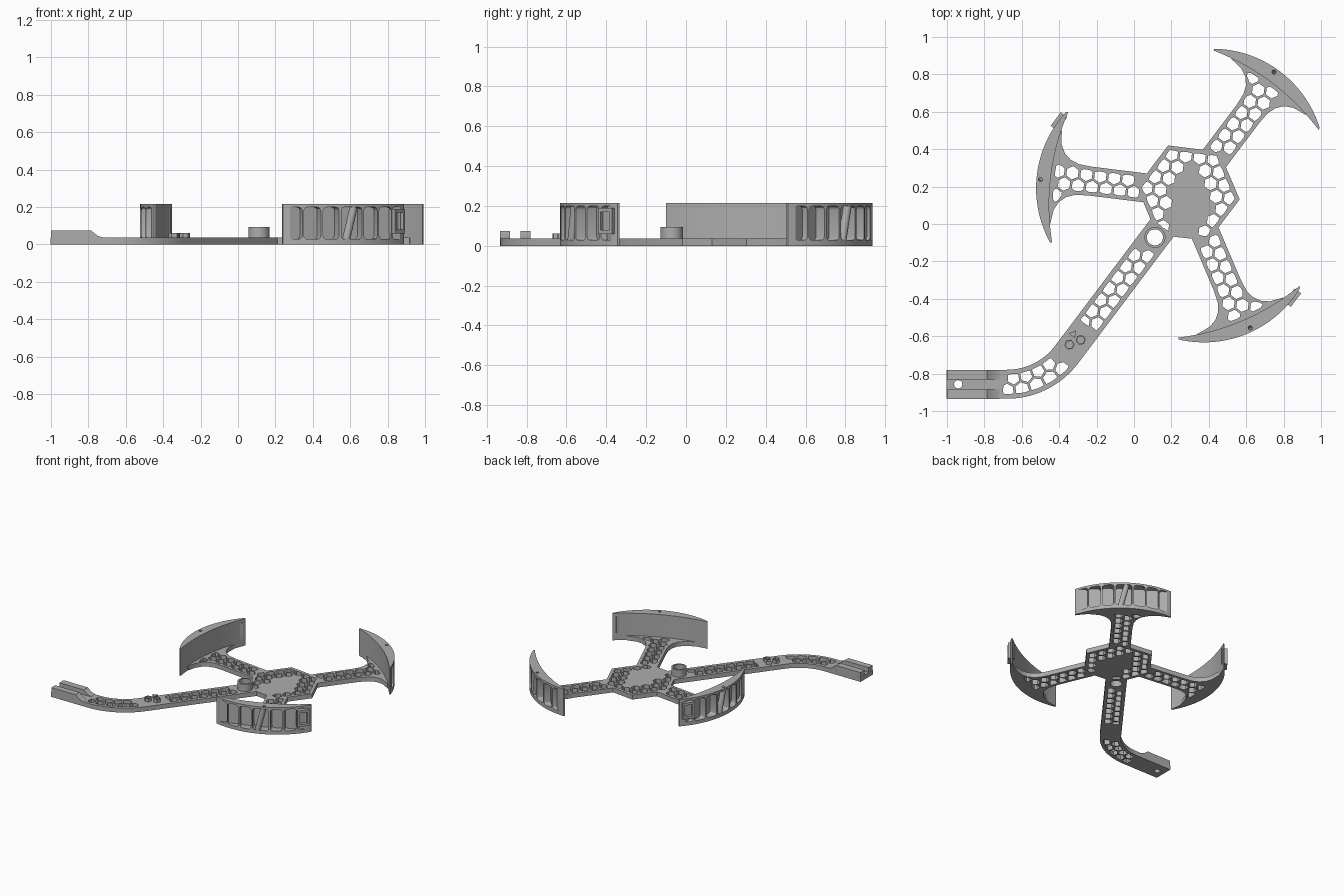
import bpy, bmesh, math
from mathutils import Matrix, Vector

if "Cube" in bpy.data.objects:
    bpy.data.objects.remove(bpy.data.objects["Cube"])

gray = bpy.data.materials.new("plain gray")
gray.use_nodes = True
gray.diffuse_color = (0.42, 0.42, 0.42, 1)
gray.node_tree.nodes["Principled BSDF"].inputs["Base Color"].default_value = gray.diffuse_color

HUB = complex(0.29, 0.165)
THICK, WALL_TOP = 0.036, 0.216
ARM_ANGLES = (53, 173, 293)
STEM_ANGLE = 233


def e(deg):
    return complex(math.cos(math.radians(deg)), math.sin(math.radians(deg)))


def ngon(x, y, r, n, turn=0):
    return [complex(x, y) + r * e(turn + 360 * i / n) for i in range(n)]


def to_mesh(obj):
    """Turn a curve or modified object into a clean mesh, smooth with sharp edges."""
    bpy.ops.object.select_all(action="DESELECT")
    obj.select_set(True)
    bpy.context.view_layer.objects.active = obj
    bpy.ops.object.convert(target="MESH")
    obj = bpy.context.view_layer.objects.active
    bm = bmesh.new()
    bm.from_mesh(obj.data)
    bmesh.ops.remove_doubles(bm, verts=bm.verts, dist=1e-5)
    bmesh.ops.recalc_face_normals(bm, faces=bm.faces)
    bm.to_mesh(obj.data)
    bm.free()
    bpy.ops.object.shade_smooth_by_angle(angle=math.radians(30))
    obj.data.materials.clear()
    obj.data.materials.append(gray)
    return obj


def slab(name, loops, z0, z1, matrix=None):
    """Extrude closed loops between two heights; inner loops become holes."""
    curve = bpy.data.curves.new(name, "CURVE")
    curve.dimensions, curve.fill_mode = "2D", "BOTH"
    curve.extrude = (z1 - z0) / 2
    for loop in loops:
        spline = curve.splines.new("POLY")
        spline.points.add(len(loop) - 1)
        for point, p in zip(spline.points, loop):
            point.co = (p.real, p.imag, 0, 1)
        spline.use_cyclic_u = True
    obj = bpy.data.objects.new(name, curve)
    bpy.context.collection.objects.link(obj)
    obj = to_mesh(obj)
    obj.data.transform(Matrix.Translation((0, 0, (z0 + z1) / 2)))
    if matrix:
        obj.data.transform(matrix)
    return obj


def cut(obj, cutters):
    for c in cutters:
        c.hide_render = True
        mod = obj.modifiers.new("cut", "BOOLEAN")
        mod.operation, mod.solver, mod.object = "DIFFERENCE", "EXACT", c
    return to_mesh(obj)


# Arm shape in its own frame: real part outward, imaginary part sideways
HALF_ARM = [(0.232, 0.0775), (0.53, 0.0775), (0.60, 0.083), (0.645, 0.10),
            (0.68, 0.13), (0.703, 0.175), (0.712, 0.25)]


def inner(v):
    return 0.74 - 0.05 * (v / 0.352) ** 2


def outer(v):
    return 0.215 + math.sqrt(0.36 - v * v)


def arm_half_width(u):
    for (u0, v0), (u1, v1) in zip(HALF_ARM, HALF_ARM[1:]):
        if u <= u1:
            return v0 + (v1 - v0) * (u - u0) / (u1 - u0)
    return 0.25


def arm_outline(angle):
    side = [complex(u, v) for u, v in HALF_ARM]
    rim = [complex(inner(v) + 0.008, v) for v in [0.25 * i / 8 for i in range(-8, 9)]]
    pts = [p.conjugate() for p in side] + rim + side[::-1]
    return [HUB + p * e(angle) for p in pts]


def stem_point(s, v):
    """Point at distance s along the bent stem and v to its left."""
    straight, radius, bend = 1.08, 0.4, 53
    turn = min(max(math.degrees((s - straight) / radius), 0), bend)
    start = HUB + min(s, straight) * e(STEM_ANGLE)
    h = STEM_ANGLE - turn
    p = start + radius * (e(STEM_ANGLE - 90) - e(h - 90))
    rest = max(s - straight - radius * math.radians(bend), 0)
    return p + rest * e(h) + v * e(h + 90)


def honeycomb(allowed, place, u0, u1, rows, shift=0.5):
    """Hexagon loops on a grid, pulled in where they leave the allowed area."""
    pitch, loops = 0.075, []
    for j in range(-rows, rows):
        for i in range(int((u1 - u0) / pitch) + 2):
            c = complex(u0 + (i + 0.5 * (j % 2)) * pitch, (j + shift) * pitch * 0.866)
            if not allowed(c):
                continue
            corners = [0.036 * e(30 + 60 * k) for k in range(6)]
            ring, total = [], 0
            for k in range(6):
                for d in (corners[k], (corners[k] + corners[(k + 1) % 6]) / 2):
                    lo, hi = 0.0, 1.0
                    if allowed(c + d):
                        lo = 1.0
                    else:
                        for _ in range(8):
                            mid = (lo + hi) / 2
                            lo, hi = (mid, hi) if allowed(c + mid * d) else (lo, mid)
                    total += lo
                    ring.append(place(c + max(lo, 0.1) * d))
            if total > 6:
                loops.append(ring)
    return loops


# Where the perforations may run
RING = HUB + 0.296 * e(STEM_ANGLE)


def in_hub(p):
    q = HUB + p * e(53)
    return (all((p * e(-30 - 60 * k)).real < 0.217 for k in range(6))
            and abs(q - RING) > 0.068)


def solid_centre(q):
    body = ((q.real - 0.3) / 0.125) ** 2 + ((q.imag - 0.08) / 0.14) ** 2 < 1
    return body or abs(q - complex(0.28, 0.25)) < 0.07


def in_arm(p):
    return 0.262 < p.real < inner(p.imag) - 0.02 and abs(p.imag) < arm_half_width(p.real) - 0.02


def in_stem(p):
    return (0.37 < p.real < 0.89 or 1.12 < p.real < 1.47) and abs(p.imag) < 0.053


# Flat frame: hub, three arms and bent stem in one outline
bends = [0.233] + [1.08 + 0.371 * i / 14 for i in range(15)] + [1.772]
stem_outline = ([stem_point(s, -0.0775) for s in bends] +
                [stem_point(s, 0.0775) for s in bends[::-1]])
# the stem's right side faces the left arm, so it comes first when walking round
outline = [HUB + 0.277 * e(-7)] + arm_outline(53) + [HUB + 0.277 * e(113)]
outline += arm_outline(173) + stem_outline + arm_outline(293)

holes = [h for h in honeycomb(in_hub, lambda p: HUB + p * e(53), -0.3, 0.3, 5, 0)
         if not solid_centre(sum(h) / len(h))]
for angle in ARM_ANGLES:
    holes += honeycomb(in_arm, lambda p: HUB + p * e(angle), 0.29, 0.75, 4)
holes += honeycomb(in_stem, lambda p: stem_point(p.real, p.imag), 0.40, 1.5, 2)
holes.append(ngon(RING.real, RING.imag, 0.043, 32))
holes.append(ngon(-0.94, -0.857, 0.022, 24))
slab("frame_plate", [outline] + holes, 0, THICK)

# Crescent guard wall with pockets on its outer side
span = [0.352 * i / 24 for i in range(-24, 25)]
wall = slab("guard_wall", [[complex(outer(v), v) for v in span] +
                           [complex(inner(v), v) for v in span[::-1]]], 0, WALL_TOP)
SIDEWAYS = Matrix(((0, 0, 1, 0), (1, 0, 0, 0), (0, 1, 0, 0), (0, 0, 0, 1)))
cutters = []
for v, w in [(0, 0.12)] + [(s * c, w) for s in (-1, 1)
                           for c, w in ((0.115, 0.085), (0.212, 0.085), (0.297, 0.07))]:
    r, low, high = 0.02, 0.028, 0.2
    loop = []
    for k, (sx, z) in enumerate(((1, high - r), (-1, high - r), (-1, low + r), (1, low + r))):
        centre = complex(v + sx * (w / 2 - r), z)
        loop += [centre + r * e(90 * k + a) for a in (0, 30, 60, 90)]
    floor = inner(max(abs(v) - w / 2, 0)) + 0.01
    cutters.append(slab("pocket_cutter", [loop], floor, 0.9, SIDEWAYS))

# Slanted tube in the middle pocket
lean = Matrix.Translation((0.793, -0.025, 0.02)) @ Matrix.Rotation(math.radians(-14), 4, "X")
bore = slab("bore_cutter", [ngon(0, 0, 0.011, 16)], 0.03, 0.3, lean)
tube = cut(slab("slanted_tube", [ngon(0, 0, 0.021, 20)], 0, 0.185, lean), [bore])
wall = cut(wall, cutters + [bore])
for c in cutters + [bore]:
    bpy.data.objects.remove(c)

# Repeat wall and tube on each arm
place_arm = [Matrix.Translation((HUB.real, HUB.imag, 0)) @
             Matrix.Rotation(math.radians(a), 4, "Z") for a in ARM_ANGLES]
for part in (wall, tube):
    for m in place_arm[1:]:
        twin = part.copy()
        bpy.context.collection.objects.link(twin)
        twin.matrix_world = m
    part.matrix_world = place_arm[0]

# Square sockets near the tip of two walls
for m, side in ((place_arm[1], -1), (place_arm[2], 1)):
    v = 0.298 * side
    turn = Matrix.Rotation(math.asin(v / 0.6), 4, "Z")
    square = [complex(sy * 0.045, 0.125 + sz * 0.065)
              for sy, sz in ((1, 1), (-1, 1), (-1, -1), (1, -1))]
    hollow = [complex(p.real * 0.65, 0.125 + (p.imag - 0.125) * 0.7) for p in square]
    spot = m @ Matrix.Translation((outer(v), v, 0)) @ turn @ SIDEWAYS
    slab("wall_socket", [square, hollow], -0.02, 0.018, spot)
    slab("socket_back", [square], -0.025, -0.005, spot)

# Raised collar at the root of the stem
slab("stem_collar", [ngon(RING.real, RING.imag, 0.056, 40),
                     ngon(RING.real, RING.imag, 0.043, 40)], THICK - 0.01, 0.094)

# Small hexagonal studs on the stem
for x, y in ((-0.345, -0.645), (-0.285, -0.62)):
    slab("hex_stud", [ngon(x, y, 0.028, 6, 10), ngon(x, y, 0.021, 6, 10)], THICK - 0.005, 0.062)
slab("wedge_stud", [ngon(-0.325, -0.588, 0.024, 3, 50)], THICK - 0.005, 0.062)

# Clamp rails on the stem's end, with sloped ends
rail = [complex(x, z) for x, z in ((-1, 0.03), (-0.72, 0.03), (-0.72, 0.037),
                                   (-0.75, 0.046), (-0.785, 0.074), (-1, 0.074))]
upright = Matrix.Rotation(math.pi / 2, 4, "X")
for y0, y1 in ((-0.9345, -0.884), (-0.832, -0.7795)):
    slab("clamp_rail", [rail], -y1, -y0, upright)
